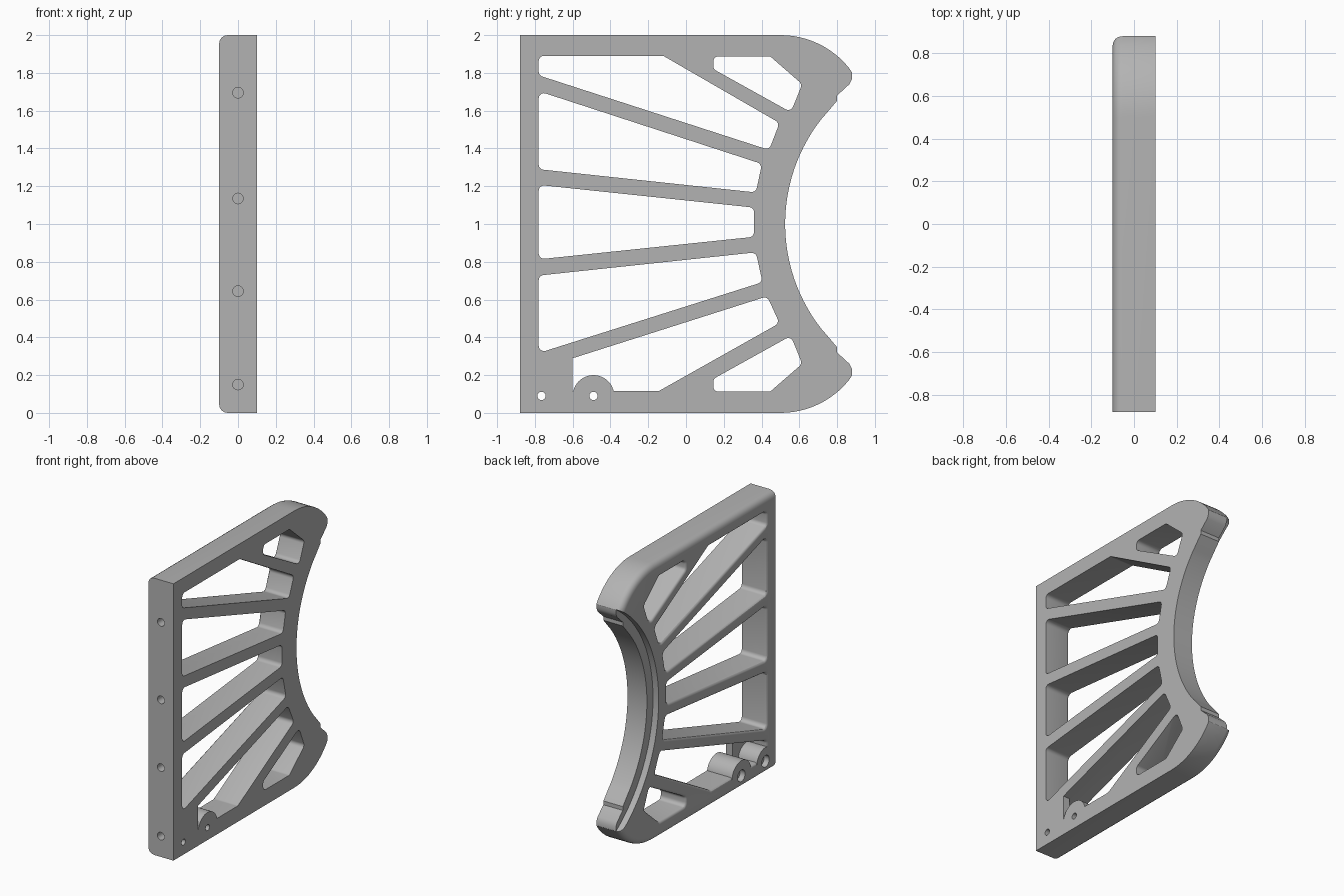
import bpy
import bmesh
from math import sin, cos, pi, acos, radians
from mathutils import Vector

cube = bpy.data.objects.get("Cube")
if cube:
    bpy.data.objects.remove(cube)

HALF = 0.1          # half of the panel thickness
FRONT = -0.88       # flat mounting edge

grey = bpy.data.materials.new("plain_grey")
grey.use_nodes = True
grey.diffuse_color = (0.45, 0.45, 0.45, 1)
grey.node_tree.nodes["Principled BSDF"].inputs["Base Color"].default_value = (0.45, 0.45, 0.45, 1)


def arc(cy, cz, r, a0, a1, n):
    """Points (y, z) along a circular arc, angles in radians."""
    return [(cy + r * cos(a0 + (a1 - a0) * i / n), cz + r * sin(a0 + (a1 - a0) * i / n))
            for i in range(n + 1)]


def flip(pts):
    """Mirror a profile about mid height, keeping its winding."""
    return [(y, 2 - z) for y, z in reversed(pts)]


def offset(pts, d):
    """Grow a counter-clockwise profile by d."""
    out = []
    for i, p in enumerate(pts):
        p = Vector(p)
        e0 = (p - Vector(pts[i - 1])).normalized()
        e1 = (Vector(pts[(i + 1) % len(pts)]) - p).normalized()
        n0, n1 = Vector((e0.y, -e0.x)), Vector((e1.y, -e1.x))
        out.append(tuple(p + (n0 + n1) * d / (1 + n0.dot(n1))))
    return out


def rounded(pts, r, n=5):
    """Round every corner of a convex counter-clockwise profile."""
    out = []
    for i, p in enumerate(pts):
        p = Vector(p)
        u = (Vector(pts[i - 1]) - p).normalized()
        v = (Vector(pts[(i + 1) % len(pts)]) - p).normalized()
        half = u.angle(v) / 2
        centre = p + (u + v).normalized() * r / sin(half)
        n0, n1 = Vector((-u.y, u.x)), Vector((v.y, -v.x))
        turn = pi - 2 * half
        for k in range(n + 1):
            t = k / n
            d = (n0 * sin((1 - t) * turn) + n1 * sin(t * turn)) / sin(turn)
            out.append(tuple(centre + d * r))
    return out


def loft(name, rings):
    """Solid through rings of (x, profile), capped at both ends."""
    bm = bmesh.new()
    loops = [[bm.verts.new((x, y, z)) for y, z in pts] for x, pts in rings]
    for a, b in zip(loops, loops[1:]):
        for i in range(len(a)):
            j = (i + 1) % len(a)
            bm.faces.new((a[i], a[j], b[j], b[i]))
    bm.faces.new(loops[0])
    bm.faces.new(loops[-1])
    bmesh.ops.recalc_face_normals(bm, faces=bm.faces)
    mesh = bpy.data.meshes.new(name)
    bm.to_mesh(mesh)
    bm.free()
    mesh.materials.append(grey)
    obj = bpy.data.objects.new(name, mesh)
    bpy.context.collection.objects.link(obj)
    return obj


def prism(name, pts, x0, x1):
    return loft(name, [(x0, pts), (x1, pts)])


def fillet(r, n=4):
    """(x, inset) steps of a quarter round on the -x face."""
    return [(-HALF + r * (1 - sin(k * pi / 2 / n)), r * (1 - cos(k * pi / 2 / n)))
            for k in range(n + 1)]


def combine(body, tool, operation):
    mod = body.modifiers.new("combine", 'BOOLEAN')
    mod.operation = operation
    mod.solver = 'EXACT'
    mod.object = tool
    bpy.context.view_layer.objects.active = body
    bpy.ops.object.modifier_apply(modifier=mod.name)
    bpy.data.objects.remove(tool)


# Panel outline with rounded lobes, edges rounded on one face only
lobe = [(0.80, 1.68), (0.865, 1.74), (0.88, 1.77), (0.88, 1.80)]
lobe += arc(0.5, 1.534, 0.466, acos(0.36 / 0.466), pi / 2, 12)
outline = [(FRONT, 0)] + flip(lobe) + lobe + [(FRONT, 2)]
rings = [(HALF, outline)]
for x, d in fillet(0.045):
    ring = offset(outline, -d)
    rings.append((x, [(FRONT if o[0] == FRONT else p[0], p[1]) for o, p in zip(outline, ring)]))
panel = loft("ribbed_side_panel", rings)

# Curved opening at the back with small notches at its ends
bow = radians(38.5)
notches = [(0.73, 1.57), (0.815, 1.67), (0.815, 1.69), (0.868, 1.74), (1.2, 1.74)]
opening = flip(notches) + arc(1.425, 1, 0.9, pi + bow, pi - bow, 40) + notches
combine(panel, prism("opening_cutter", opening, -0.2, 0.2), 'DIFFERENCE')

# Wider step around the opening on the rounded face
combine(panel, prism("step_cutter", arc(1.425, 1, 0.97, 0, 2 * pi, 128)[:-1], -0.2, -0.055), 'DIFFERENCE')

# Windows between the radiating ribs
small = [(0.145, 1.82), (0.555, 1.592), (0.615, 1.74), (0.445, 1.888), (0.145, 1.888)]
windows = [
    [(-0.78, 1.787), (0.44, 1.392), (0.495, 1.535), (-0.12, 1.89), (-0.78, 1.89)],
    [(-0.78, 1.29), (0.37, 1.167), (0.402, 1.318), (-0.78, 1.703)],
    [(-0.78, 0.813), (0.36, 0.932), (0.36, 1.087), (-0.78, 1.207)],
    [(-0.78, 0.317), (0.405, 0.692), (0.37, 0.85), (-0.78, 0.727)],
    [(-0.78, 0.115), (-0.145, 0.115), (0.495, 0.475), (0.43, 0.617), (-0.78, 0.232)],
    small, flip(small)]
for w in windows:
    shape = rounded(w, 0.028)
    edge = [(x, offset(shape, d)) for x, d in fillet(0.018, 3)]
    combine(panel, loft("window_cutter", [(0.2, shape)] + edge + [(-0.2, edge[-1][1])]), 'DIFFERENCE')

# Thin web closing the lower front corner, and bosses for the cross holes
web = [(-0.82, 0.08), (-0.6, 0.08), (-0.6, 0.31), (-0.82, 0.26)]
combine(panel, prism("corner_web", web, 0.05, HALF), 'UNION')
bolts = [(-0.765, 0.1), (-0.49, 0.11)]
for y, r in bolts:
    boss = [(y - r, 0.05), (y + r, 0.05)] + arc(y, 0.09, r, 0, pi, 24)
    combine(panel, prism("bolt_boss", boss, -HALF, HALF), 'UNION')

# Cross holes, counterbored on the rounded face
for y, r in bolts:
    for radius, end in ((0.022, 0.2), (0.042, -0.06)):
        hole = arc(y, 0.09, radius, 0, 2 * pi, 24)[:-1]
        combine(panel, prism("bolt_cutter", hole, -0.2, end), 'DIFFERENCE')

# Blind screw holes along the flat front edge
for z in (0.15, 0.645, 1.135, 1.695):
    bpy.ops.mesh.primitive_cylinder_add(vertices=24, radius=0.028, depth=0.16,
                                        location=(0, FRONT, z), rotation=(pi / 2, 0, 0))
    combine(panel, bpy.context.object, 'DIFFERENCE')

# Smooth rounds, crisp edges
bpy.ops.object.select_all(action='DESELECT')
panel.select_set(True)
bpy.context.view_layer.objects.active = panel
panel.data.materials.clear()
panel.data.materials.append(grey)
for poly in panel.data.polygons:
    poly.material_index = 0
bpy.ops.object.shade_smooth_by_angle(angle=radians(30))
